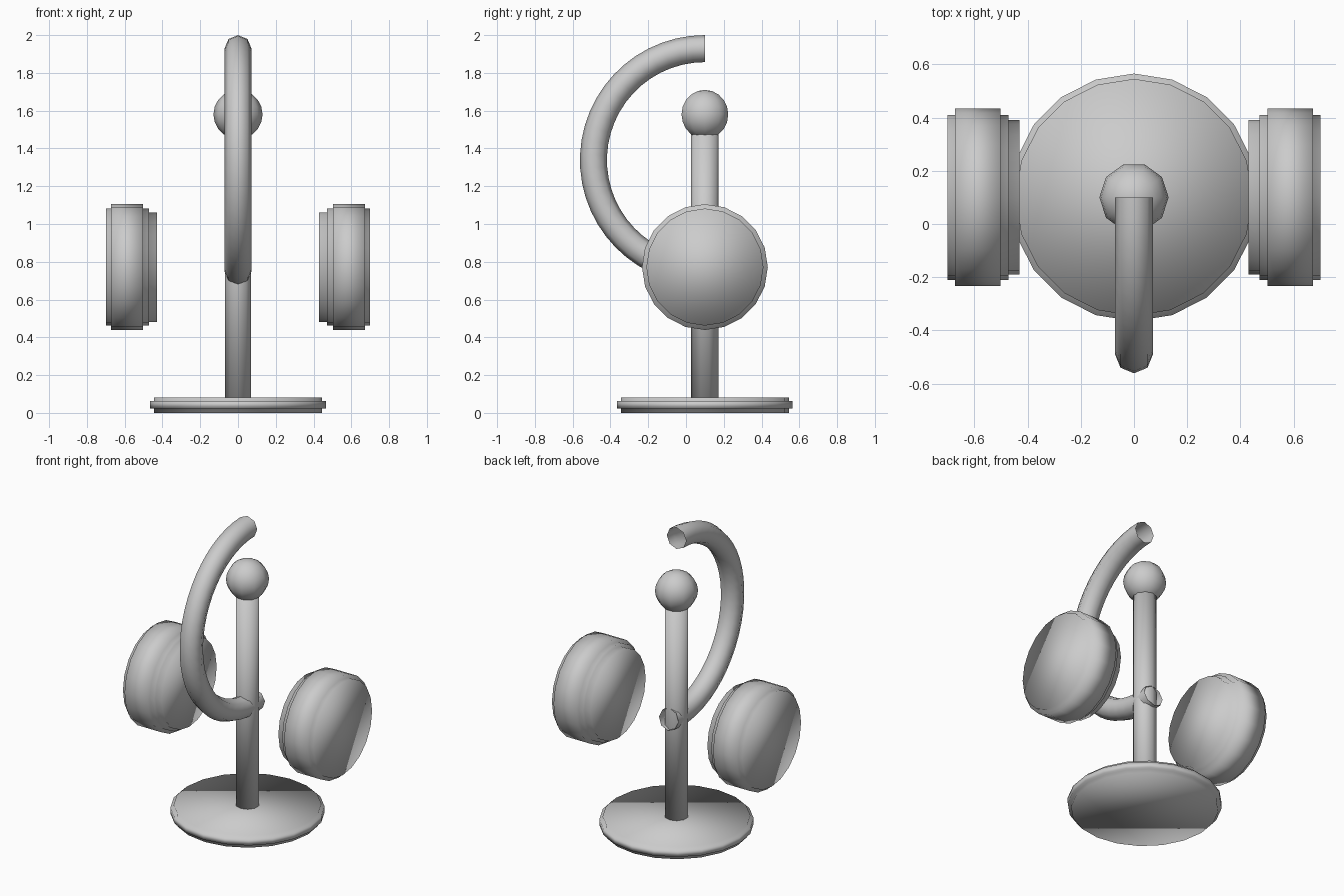
import bpy, bmesh, math
from mathutils import Vector, Matrix

if "Cube" in bpy.data.objects:
    bpy.data.objects.remove(bpy.data.objects["Cube"])

grey = bpy.data.materials.new("light_grey")
grey.diffuse_color = (0.6, 0.6, 0.6, 1)
grey.use_nodes = True
grey.node_tree.nodes["Principled BSDF"].inputs["Base Color"].default_value = grey.diffuse_color
CY = 0.1  # depth of the stand axis


def finish(name, bm):
    bmesh.ops.recalc_face_normals(bm, faces=bm.faces)
    me = bpy.data.meshes.new(name)
    bm.to_mesh(me)
    bm.free()
    me.materials.append(grey)
    me.polygons.foreach_set("use_smooth", [True] * len(me.polygons))
    ob = bpy.data.objects.new(name, me)
    bpy.context.collection.objects.link(ob)
    return ob


def bridge(bm, rings):
    for a, b in zip(rings, rings[1:]):
        n = len(a)
        for i in range(n):
            j = (i + 1) % n
            bm.faces.new((a[i], a[j], b[j], b[i]))


def lathe(name, profile, sides, matrix):
    """Capped turned shape from (radius, height) points around local z."""
    bm = bmesh.new()
    rings = []
    for r, h in profile:
        angles = [math.pi / 2 + 2 * math.pi * i / sides for i in range(sides)]
        rings.append([bm.verts.new(matrix @ Vector((r * math.cos(a), r * math.sin(a), h)))
                      for a in angles])
    bridge(bm, rings)
    bm.faces.new(rings[0])
    bm.faces.new(rings[-1])
    return finish(name, bm)


stand = Matrix.Translation((0, CY, 0))

# stepped round base
lathe("base", [(0.445, 0), (0.445, 0.024), (0.465, 0.024), (0.465, 0.063),
               (0.445, 0.063), (0.445, 0.082)], 20, stand)

# upright post
lathe("post", [(0.073, 0.07), (0.073, 1.48)], 10, stand)

# ball on top of the post
bm = bmesh.new()
bmesh.ops.create_uvsphere(bm, u_segments=10, v_segments=10, radius=0.13,
                          matrix=Matrix.Translation((0, CY, 1.58)) @ Matrix.Rotation(math.pi / 2, 4, 'Z'))
finish("ball", bm)

# two stepped ear cups, mirrored left and right
cup = [(0.29, 0.43), (0.29, 0.472), (0.31, 0.472), (0.31, 0.502), (0.333, 0.502),
       (0.333, 0.672), (0.31, 0.672), (0.31, 0.70)]
for side, s in (("right", 1), ("left", -1)):
    lathe(side + "_ear_cup", cup, 20,
          Matrix.Translation((0, CY, 0.772)) @ Matrix.Rotation(s * math.pi / 2, 4, 'Y'))

# curved headband tube with open ends
bm = bmesh.new()
rings = []
STEPS, R, T = 28, 0.59, 0.0715
for k in range(STEPS + 1):
    a = math.radians(90 + 188 * k / STEPS)
    out = Vector((0, math.cos(a), math.sin(a)))
    ring = []
    for i in range(8):
        b = 2 * math.pi * i / 8
        p = Vector((0, CY, 1.3385)) + out * (R + T * math.cos(b)) + Vector((T * math.sin(b), 0, 0))
        ring.append(bm.verts.new(p))
    rings.append(ring)
bridge(bm, rings)
finish("headband", bm)
